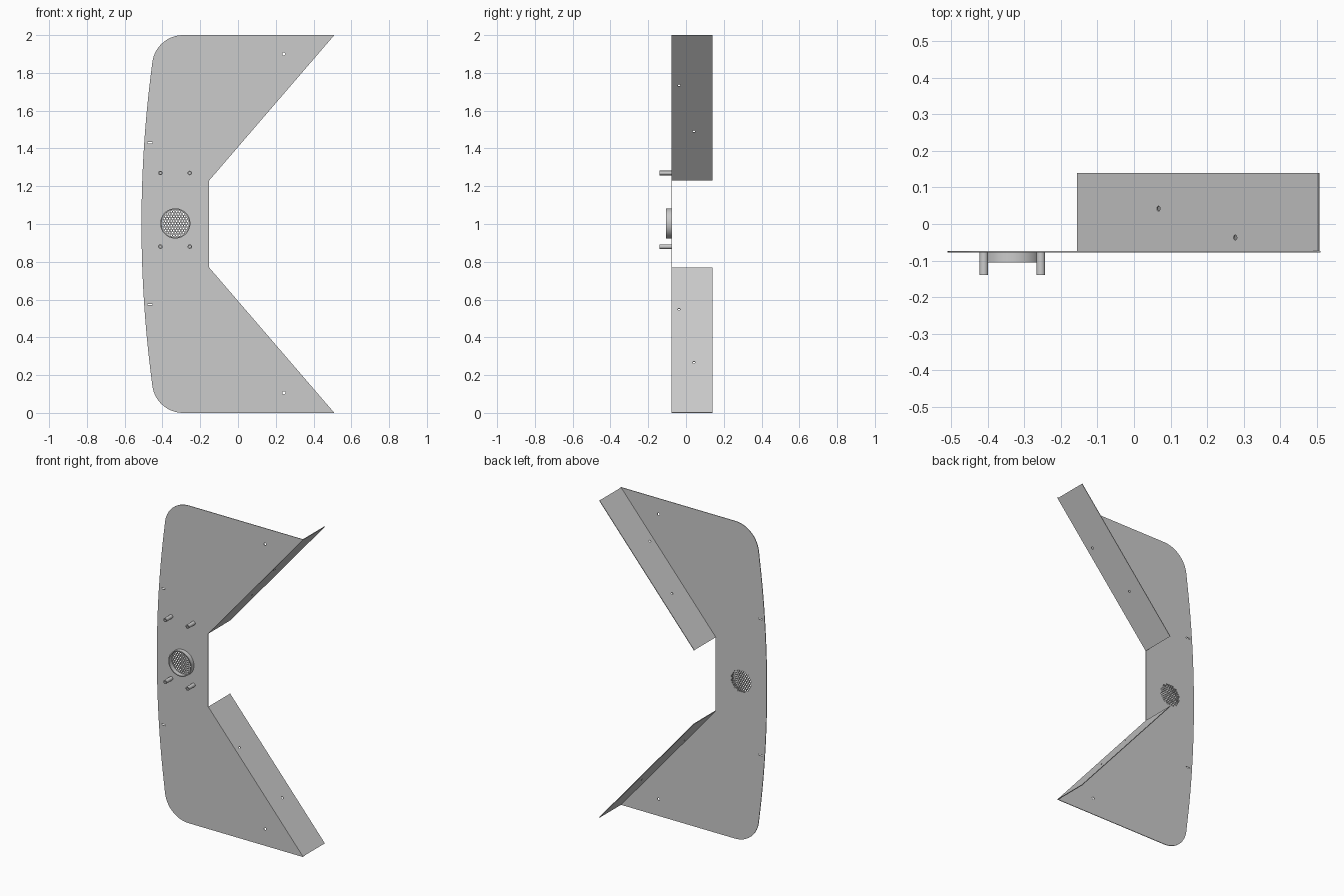
import bpy, bmesh
from math import sin, cos, pi, radians, hypot
from mathutils import Matrix, Vector

cube = bpy.data.objects.get("Cube")
if cube:
    bpy.data.objects.remove(cube)

grey = bpy.data.materials.new("plain grey")
grey.use_nodes = True
tone = (0.6, 0.6, 0.6, 1)
grey.diffuse_color = tone
grey.node_tree.nodes["Principled BSDF"].inputs["Base Color"].default_value = tone

THICK = 0.004
FRONT = -0.078          # front face of the sheet
BACK = 0.14             # rear edge of the flanges
TALL = 2.0
# Maps profile x, y to world x, z with depth along -y
UPRIGHT = Matrix.Rotation(pi / 2, 4, "X")


def arc(cx, cy, r, start, end, n):
    return [(cx + r * cos(radians(start + (end - start) * i / n)),
             cy + r * sin(radians(start + (end - start) * i / n))) for i in range(n + 1)]


def circle(cx, cy, r, n=16):
    return arc(cx, cy, r, 0, 360, n)[:-1]


def rect(x0, y0, x1, y1):
    return [(x0, y0), (x1, y0), (x1, y1), (x0, y1)]


def sheet(name, loops, depth, matrix):
    """Extrude a filled outline; the loops inside it become holes."""
    curve = bpy.data.curves.new(name + "_profile", "CURVE")
    curve.dimensions = "2D"
    curve.fill_mode = "BOTH"
    curve.extrude = depth / 2
    for loop in loops:
        spline = curve.splines.new("POLY")
        spline.points.add(len(loop) - 1)
        for p, (x, y) in zip(spline.points, loop):
            p.co = (x, y, 0, 1)
        spline.use_cyclic_u = True
    temp = bpy.data.objects.new(name + "_profile", curve)
    bpy.context.collection.objects.link(temp)
    graph = bpy.context.evaluated_depsgraph_get()
    mesh = bpy.data.meshes.new_from_object(temp.evaluated_get(graph))
    bpy.data.objects.remove(temp)
    mesh.transform(matrix)
    bm = bmesh.new()
    bm.from_mesh(mesh)
    bmesh.ops.remove_doubles(bm, verts=bm.verts, dist=0.00001)
    bmesh.ops.recalc_face_normals(bm, faces=bm.faces)
    bm.to_mesh(mesh)
    bm.free()
    mesh.materials.clear()
    mesh.materials.append(grey)
    mesh.name = name
    obj = bpy.data.objects.new(name, mesh)
    bpy.context.collection.objects.link(obj)
    bpy.ops.object.select_all(action="DESELECT")
    obj.select_set(True)
    bpy.context.view_layer.objects.active = obj
    bpy.ops.object.shade_smooth_by_angle(angle=radians(35))
    return obj


def tube(name, x, z, outer, inner, length, n):
    place = Matrix.Translation((0, FRONT - length / 2, 0)) @ UPRIGHT
    return sheet(name, [circle(x, z, outer, n), circle(x, z, inner, n)], length, place)


# Face plate outline: rounded outer corners, bowed edge, wedge-shaped notch
notch_x, tip_x = -0.153, 0.51
notch_low, notch_high = 0.77, 1.23
corner_x, corner_r, bow_r, bow = -0.29, 0.165, 6.375, 7.74
outline = [(tip_x, TALL)]
outline += arc(corner_x, TALL - corner_r, corner_r, 90, 180 - bow, 14)
outline += arc(bow_r - 0.511, 1, bow_r, 180 - bow, 180 + bow, 24)[1:-1]
outline += arc(corner_x, corner_r, corner_r, 180 + bow, 270, 14)
outline += [(tip_x, 0), (notch_x, notch_low), (notch_x, notch_high)]

# Mounting holes and small slots
holes = [circle(0.243, z, 0.008) for z in (0.106, 1.9)]
holes += [rect(-0.48, z - 0.003, -0.452, z + 0.003) for z in (0.573, 1.43)]

# Honeycomb of sound holes
grille_x, grille_z, pitch = -0.332, 1.003, 0.0145
for row in range(-5, 6):
    for col in range(-6, 7):
        dx = (col + (row % 2) / 2) * pitch
        dz = row * pitch * 0.866
        if hypot(dx, dz) < 0.069:
            holes.append(circle(grille_x + dx, grille_z + dz, 0.0046, 10))

sheet("face_plate", [outline] + holes, THICK,
      Matrix.Translation((0, FRONT + THICK / 2, 0)) @ UPRIGHT)

# Grille rim and the four standoffs
tube("grille_rim", grille_x, grille_z, 0.08, 0.074, 0.028, 48)
for side, x in (("right", -0.411), ("left", -0.255)):
    for level, z in (("lower", 0.88), ("upper", 1.27)):
        tube(f"standoff_{level}_{side}", x, z, 0.012, 0.006, 0.062, 20)

# Flanges folded back along the sloping edges of the notch
for name, z0, z1, spots in (
        ("upper_flange", notch_high, TALL, ((0.28, -0.037), (0.07, 0.042))),
        ("lower_flange", notch_low, 0, ((0.038, -0.037), (0.28, 0.042)))):
    along = Vector((tip_x - notch_x, 0, z1 - z0))
    length = along.length
    along.normalize()
    across = Vector((0, 1, 0))
    normal = along.cross(across)
    inward = 1 if z1 > z0 else -1
    origin = Vector((notch_x, 0, z0)) + normal * inward * THICK / 2
    frame = Matrix((along, across, normal)).transposed().to_4x4()
    loops = [rect(0, FRONT, length - THICK, BACK)]
    loops += [circle((x - notch_x) / along.x, y, 0.007) for x, y in spots]
    sheet(name, loops, THICK, Matrix.Translation(origin) @ frame)
